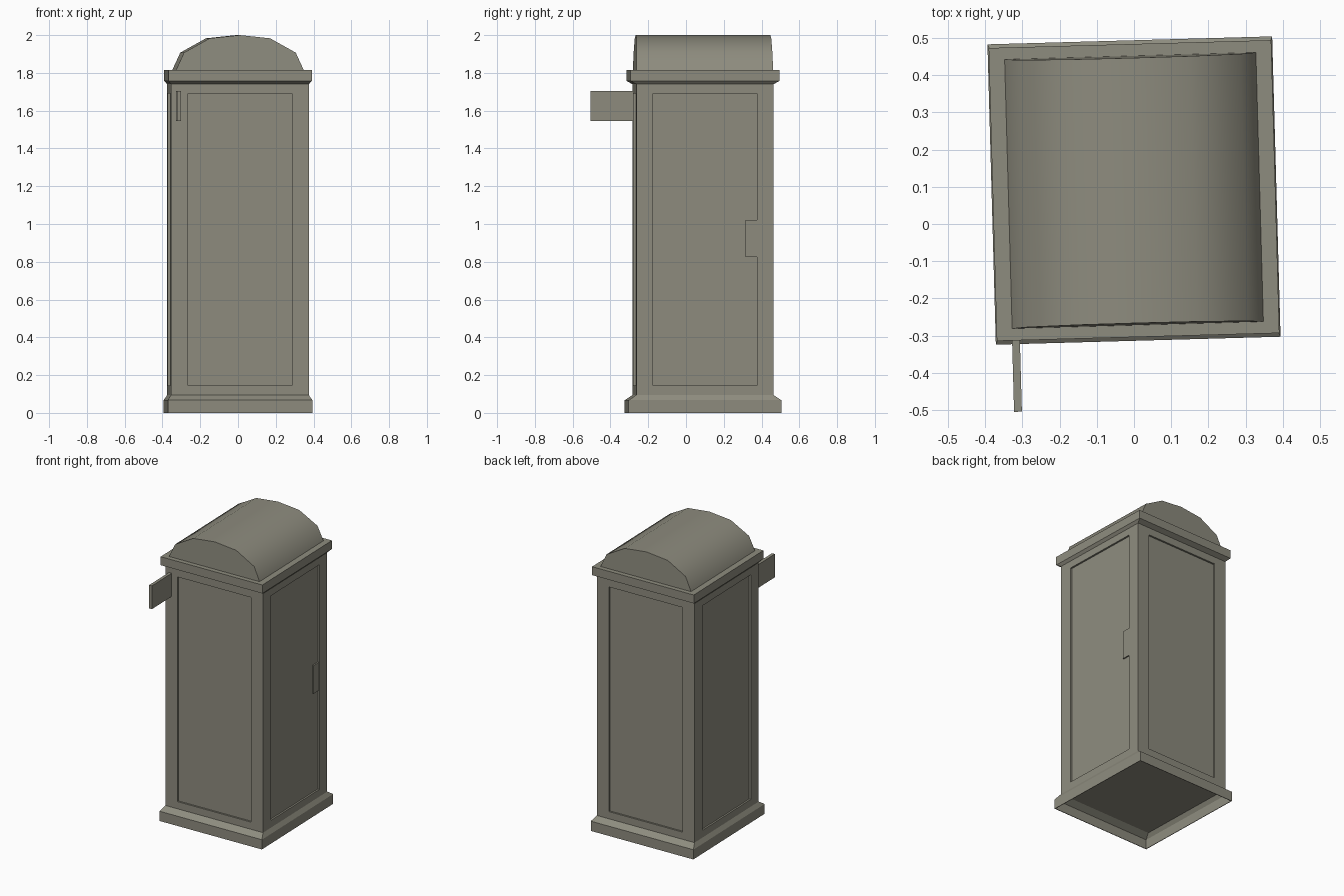
import bpy, bmesh, math
from mathutils import Matrix

if "Cube" in bpy.data.objects:
    bpy.data.objects.remove(bpy.data.objects["Cube"])

COLOUR = (0.27, 0.262, 0.21, 1)
paint = bpy.data.materials.new("olive grey paint")
paint.use_nodes = True
paint.diffuse_color = COLOUR
paint.node_tree.nodes["Principled BSDF"].inputs["Base Color"].default_value = COLOUR

# The whole booth stands slightly turned and set back from the centre
PLACE = Matrix.Translation((0, 0.09, 0)) @ Matrix.Rotation(math.radians(1.6), 4, "Z")


def finish(name, bm, recalc=True):
    if recalc:
        bmesh.ops.recalc_face_normals(bm, faces=bm.faces)
    mesh = bpy.data.meshes.new(name)
    bm.to_mesh(mesh)
    bm.free()
    mesh.transform(PLACE)
    mesh.materials.append(paint)
    obj = bpy.data.objects.new(name, mesh)
    bpy.context.collection.objects.link(obj)
    return obj


def loft(bm, rings):
    """Stack rectangles (half width, half depth, height) and cap both ends."""
    loops = [[bm.verts.new((sx * w, sy * d, z))
              for sx, sy in ((-1, -1), (1, -1), (1, 1), (-1, 1))]
             for w, d, z in rings]
    for low, high in zip(loops, loops[1:]):
        for i in range(4):
            j = (i + 1) % 4
            bm.faces.new((low[i], low[j], high[j], high[i]))
    bm.faces.new(loops[0])
    bm.faces.new(loops[-1])
    bmesh.ops.recalc_face_normals(bm, faces=bm.faces)


def box(name, x, y, z):
    bm = bmesh.new()
    loft(bm, [((x[1] - x[0]) / 2, (y[1] - y[0]) / 2, h) for h in z])
    bmesh.ops.translate(bm, verts=bm.verts, vec=(sum(x) / 2, sum(y) / 2, 0))
    return finish(name, bm)


W, D = 0.365, 0.363          # body half sizes
FLOOR, EAVES = 0.095, 1.74
RECESS = 0.012

# Hollow skirt with a chamfered top edge
bm = bmesh.new()
BW, BD, T = 0.383, 0.404, 0.004
loft(bm, [(W - T, D - T, FLOOR - T), (BW - T, BD - T, 0.065), (BW - T, BD - T, 0),
          (BW, BD, 0), (BW, BD, 0.067), (W, D, FLOOR)])
finish("base_skirt", bm)

# Body with one recessed panel on each side
bm = bmesh.new()
loft(bm, [(W, D, FLOOR), (W, D, EAVES)])
bm.normal_update()
sides = [f for f in bm.faces if abs(f.normal.z) < 0.5]
bmesh.ops.inset_individual(bm, faces=sides, thickness=0.07)
for f in sides:
    axis = 1 if abs(f.normal.x) > 0.5 else 0
    for v in f.verts:
        v.co[axis] = math.copysign(0.275, v.co[axis])
bm.normal_update()
for f in bmesh.ops.extrude_discrete_faces(bm, faces=sides)["faces"]:
    f.normal_update()
    bmesh.ops.translate(bm, verts=f.verts, vec=f.normal * -RECESS)
finish("booth_body", bm)

# Cornice under the roof
bm = bmesh.new()
loft(bm, [(W, D, EAVES), (0.38, 0.394, 1.757), (0.38, 0.394, 1.815)])
finish("cornice", bm)

# Barrel roof with slightly leaning end walls
half = [(0.338, 1.815), (0.296, 1.907), (0.16, 1.983)]
arch = [(-x, z) for x, z in half] + [(0, 2.0)] + [(x, z) for x, z in reversed(half)]
bm = bmesh.new()
ends = []
for side in (-1, 1):
    ends.append([bm.verts.new((x, side * (0.362 - 0.03 * (z - 1.815)), z)) for x, z in arch])
    bm.faces.new(ends[-1])
for i in range(len(arch)):
    j = (i + 1) % len(arch)
    bm.faces.new((ends[0][i], ends[0][j], ends[1][j], ends[1][i]))
roof = finish("barrel_roof", bm)
bpy.ops.object.select_all(action="DESELECT")
roof.select_set(True)
bpy.context.view_layer.objects.active = roof
bpy.ops.object.shade_smooth_by_angle(angle=math.radians(45))

# Flat sign arm on the front and door handle on the left side
box("sign_arm", (-0.339, -0.318), (-0.586, -D), (1.545, 1.705))
box("door_handle", (W - RECESS, W - 0.003), (0.215, 0.275), (0.825, 1.02))
